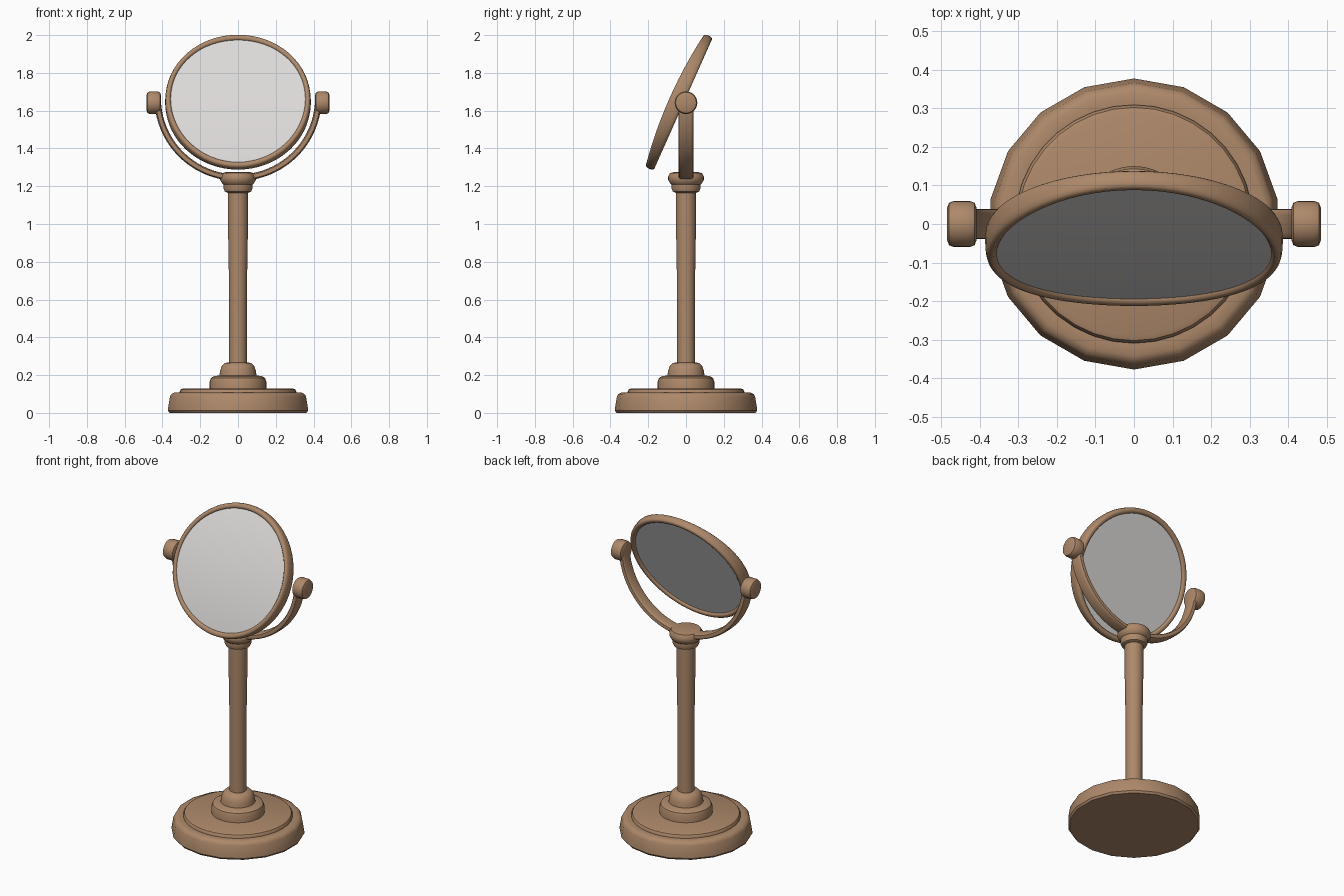
import bpy, bmesh, math
from math import sin, cos, pi

if "Cube" in bpy.data.objects:
    bpy.data.objects.remove(bpy.data.objects["Cube"])

def material(name, rgb):
    m = bpy.data.materials.new(name)
    m.diffuse_color = (*rgb, 1)
    m.use_nodes = True
    m.node_tree.nodes["Principled BSDF"].inputs["Base Color"].default_value = m.diffuse_color
    return m

WOOD = material("warm_brown", (0.42, 0.25, 0.145))
GLASS = material("mirror_grey", (0.72, 0.70, 0.69))

def finish(bm, name, mat, angle=40):
    bmesh.ops.recalc_face_normals(bm, faces=bm.faces)
    me = bpy.data.meshes.new(name)
    bm.to_mesh(me)
    bm.free()
    ob = bpy.data.objects.new(name, me)
    bpy.context.collection.objects.link(ob)
    me.materials.append(mat)
    bpy.ops.object.select_all(action='DESELECT')
    ob.select_set(True)
    bpy.context.view_layer.objects.active = ob
    bpy.ops.object.shade_smooth_by_angle(angle=math.radians(angle))
    return ob

def loft(name, rings, mat, close=False, angle=40):
    """Skin a list of closed point rings; cap the ends or join them up."""
    bm = bmesh.new()
    vs = [[bm.verts.new(p) for p in r] for r in rings]
    n = len(vs[0])
    pairs = list(zip(vs, vs[1:])) + ([(vs[-1], vs[0])] if close else [])
    for a, b in pairs:
        for i in range(n):
            j = (i + 1) % n
            bm.faces.new((a[i], a[j], b[j], b[i]))
    if not close:
        bm.faces.new(vs[0])
        bm.faces.new(vs[-1])
    return finish(bm, name, mat, angle)

def lathe(name, profile, n=36, axis='Z', origin=(0, 0, 0)):
    ox, oy, oz = origin
    rings = []
    for r, h in profile:
        ring = []
        for i in range(n):
            a = pi / 2 + 2 * pi * i / n
            c, s = r * cos(a), r * sin(a)
            ring.append((ox + c, oy + s, oz + h) if axis == 'Z' else (ox + h, oy + c, oz + s))
        rings.append(ring)
    return loft(name, rings, WOOD)

# stepped round foot
lathe("base", [(.368, 0), (.377, .012), (.375, .03), (.366, .085), (.358, .1),
               (.342, .107), (.318, .107)], 18)
lathe("base_plate", [(.309, .09), (.309, .113), (.302, .125), (.288, .13)])
lathe("base_steps", [(.15, .12), (.15, .165), (.143, .185), (.125, .195), (.098, .198),
                     (.094, .225), (.085, .25), (.07, .264), (.048, .268)])
# column and collar
lathe("column", [(.047, .25), (.048, .7), (.053, 1.0), (.053, 1.19)])
lathe("collar", [(.054, 1.165), (.07, 1.172), (.077, 1.19), (.076, 1.208), (.084, 1.215),
                 (.094, 1.232), (.094, 1.252), (.084, 1.27), (.06, 1.275)])

# half-round yoke: rounded flat strip swept along an arc
def superellipse(n, a, b, p=0.55):
    f = lambda t: math.copysign(abs(t) ** p, t)
    return [(a * f(cos(2 * pi * i / n)), b * f(sin(2 * pi * i / n))) for i in range(n)]

strip = superellipse(16, .017, .039)
yoke = []
for k in range(41):
    t = pi + pi * k / 40
    yoke.append([((.425 + dr) * cos(t), dy, 1.665 + (.42 + dr) * sin(t)) for dr, dy in strip])
loft("yoke", yoke, WOOD)

# pivot knobs
for side, name in ((-1, "knob_left"), (1, "knob_right")):
    lathe(name, [(.042, side * -.038), (.055, side * -.033), (.06, side * -.02), (.06, side * .02),
                 (.055, side * .033), (.042, side * .038)], 24, 'X', (side * .446, 0, 1.642))

# tilted mirror: local u across, v up, w through the thickness (front is -w)
TILT, CY, CZ = math.radians(24), -.0375, 1.645
def place(u, v, w):
    return (u, CY + v * sin(TILT) + w * cos(TILT), CZ + v * cos(TILT) - w * sin(TILT))

# frame, thicker at the sides
frame = []
section = superellipse(14, .017, 1, .75)
for k in range(64):
    t = 2 * pi * k / 64
    front = .025 + .03 * cos(t) ** 2
    frame.append([place((.369 + dr) * cos(t), (.369 + dr) * sin(t), s * (front if s < 0 else .025))
                  for dr, s in section])
loft("mirror_frame", frame, WOOD, close=True, angle=60)

# double-sided glass, gently bowed at the front
R = .36
glass = []
for r, back in [(.002, 0)] + [(R * i / 8, 0) for i in range(1, 9)] + [(R, 1), (.002, 1)]:
    ring = []
    for k in range(64):
        u, v = r * cos(2 * pi * k / 64), r * sin(2 * pi * k / 64)
        ring.append(place(u, v, .011 if back else -.013 - .03 * (1 - (v / R) ** 2)))
    glass.append(ring)
loft("mirror_glass", glass, GLASS)
